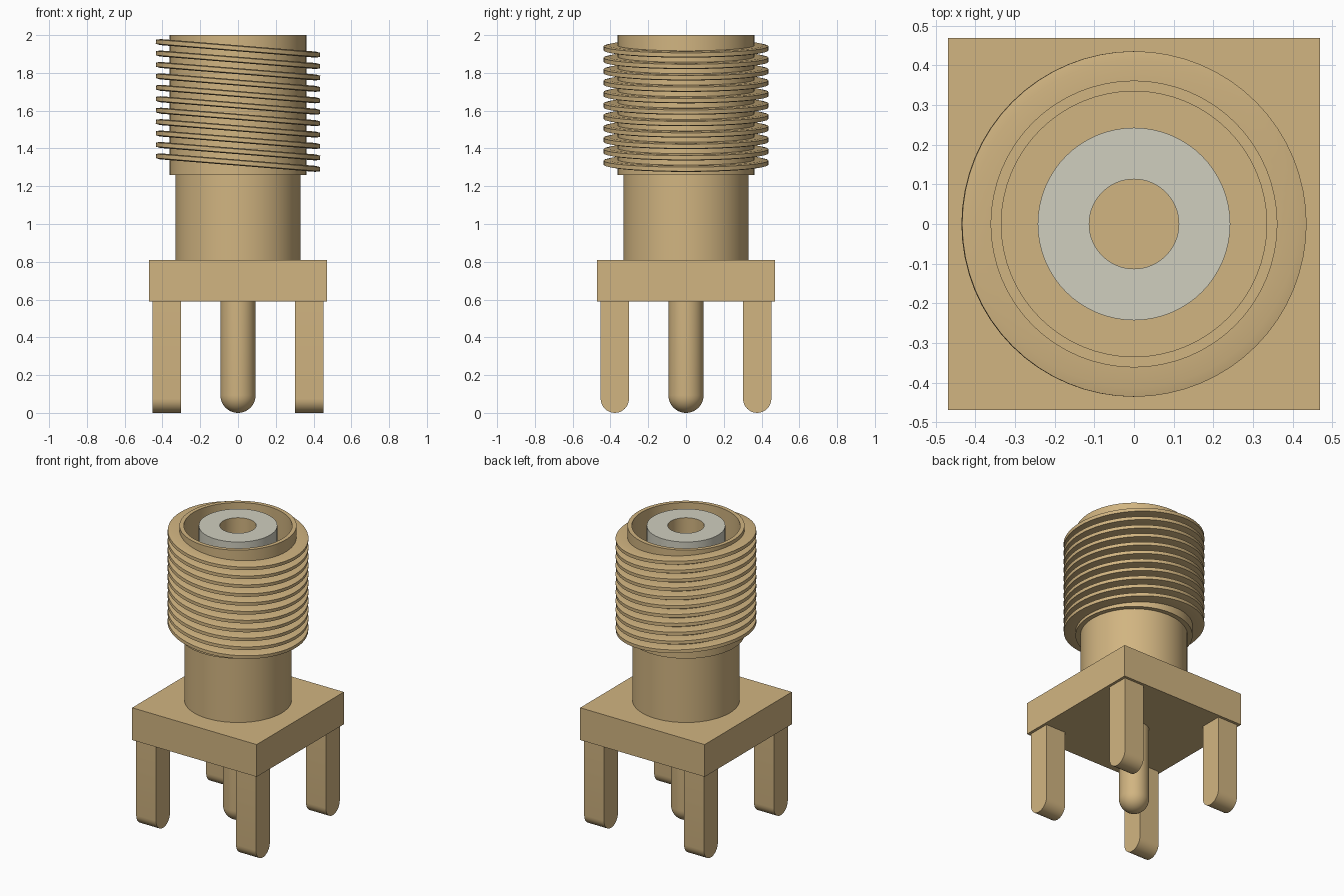
import bpy, bmesh, math
from mathutils import Matrix

if "Cube" in bpy.data.objects:
    bpy.data.objects.remove(bpy.data.objects["Cube"])


def material(name, rgb):
    m = bpy.data.materials.new(name)
    m.use_nodes = True
    m.diffuse_color = (*rgb, 1)
    m.node_tree.nodes["Principled BSDF"].inputs["Base Color"].default_value = (*rgb, 1)
    return m


BRASS = material("pale brass", (0.64, 0.46, 0.22))
PLASTIC = material("insulator grey", (0.63, 0.62, 0.52))


def finish(name, bm, mats=(BRASS,), smooth=True):
    bmesh.ops.remove_doubles(bm, verts=bm.verts, dist=1e-5)
    bmesh.ops.recalc_face_normals(bm, faces=bm.faces)
    me = bpy.data.meshes.new(name)
    bm.to_mesh(me)
    bm.free()
    for m in mats:
        me.materials.append(m)
    ob = bpy.data.objects.new(name, me)
    bpy.context.collection.objects.link(ob)
    if smooth:
        bpy.ops.object.select_all(action='DESELECT')
        bpy.context.view_layer.objects.active = ob
        ob.select_set(True)
        bpy.ops.object.shade_smooth_by_angle(angle=math.radians(35))
    return ob


def lathe(name, profile, closed=False, mats=(BRASS,), steps=64):
    """Spin an (r, z) profile around the z axis."""
    bm = bmesh.new()
    vs = [bm.verts.new((r, 0, z)) for r, z in profile]
    pairs = list(zip(vs, vs[1:])) + ([(vs[-1], vs[0])] if closed else [])
    es = [bm.edges.new(p) for p in pairs]
    bmesh.ops.spin(bm, geom=vs + es, axis=(0, 0, 1), cent=(0, 0, 0),
                   angle=math.tau, steps=steps, use_duplicate=False)
    return finish(name, bm, mats)


# Square mounting flange
bm = bmesh.new()
bmesh.ops.create_cube(bm, size=1, matrix=Matrix.Translation((0, 0, 0.70)) @ Matrix.Diagonal((0.94, 0.94, 0.22, 1)))
finish("flange", bm, smooth=False)

# Barrel: narrow neck, wider sleeve and open bore
lathe("barrel", [(0, 0.81), (0.332, 0.81), (0.332, 1.26), (0.362, 1.26),
                 (0.362, 2.0), (0.335, 2.0), (0.335, 1.26), (0, 1.26)])

# Insulator with a brass-lined socket
insulator = lathe("insulator", [(0.243, 1.26), (0.243, 2.0), (0.113, 2.0), (0.113, 1.4), (0, 1.4)],
                  mats=(PLASTIC, BRASS))
for p in insulator.data.polygons:
    if max(math.hypot(*insulator.data.vertices[i].co.xy) for i in p.vertices) < 0.12:
        p.material_index = 1

# Thread: a stack of thin tilted rings
COUNT, TOP, BOTTOM = 11, 1.93, 1.325
for i in range(COUNT):
    ring = lathe(f"thread_ring_{i + 1}", [(0.345, -0.016), (0.412, -0.016), (0.436, -0.011),
                                          (0.436, 0.011), (0.412, 0.016), (0.345, 0.016)], closed=True)
    ring.location.z = TOP - (TOP - BOTTOM) * i / (COUNT - 1)
    ring.rotation_euler.y = math.atan2(0.07, 0.87)

# Centre pin with a round end
R = 0.093
arc = [(R * math.sin(a), R - R * math.cos(a)) for a in (math.pi / 2 * k / 10 for k in range(11))]
lathe("centre_pin", arc + [(R, 0.6)], steps=40)

# Four corner legs, each ending in a half-round
H, C = 0.075, 0.377
for sx, side in ((-1, "right"), (1, "left")):
    for sy, end in ((-1, "front"), (1, "back")):
        bm = bmesh.new()
        outline = [(H, 0.6), (-H, 0.6)]
        outline += [(-H * math.cos(a), H - H * math.sin(a)) for a in (math.pi * k / 16 for k in range(17))]
        face = bm.faces.new([bm.verts.new((sx * C - H, sy * C + y, z)) for y, z in outline])
        out = bmesh.ops.extrude_face_region(bm, geom=[face])
        bmesh.ops.translate(bm, vec=(2 * H, 0, 0),
                            verts=[g for g in out["geom"] if isinstance(g, bmesh.types.BMVert)])
        finish(f"{end}_{side}_leg", bm)
